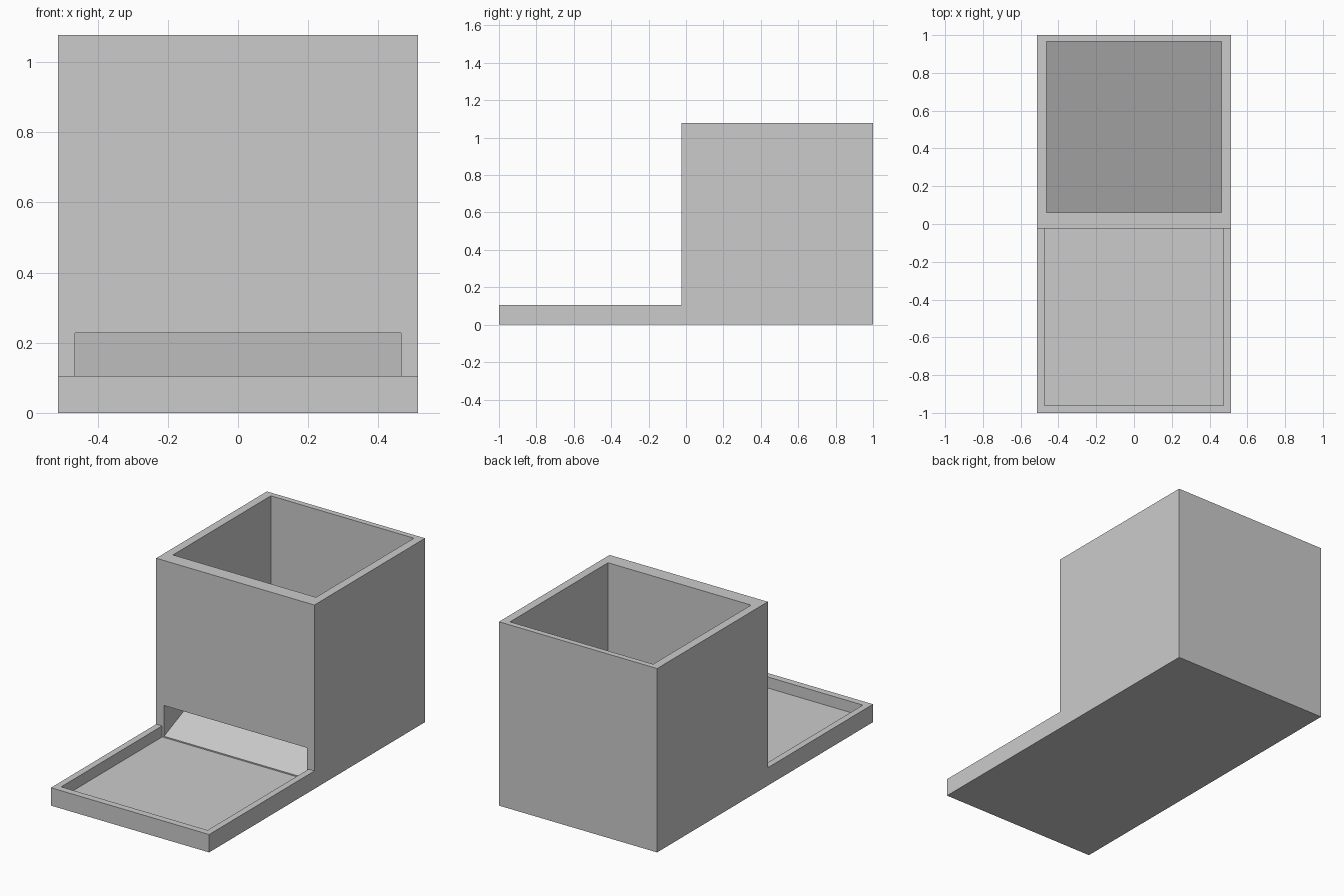
import bpy
import bmesh

if "Cube" in bpy.data.objects:
    bpy.data.objects.remove(bpy.data.objects["Cube"], do_unlink=True)

HALF_WIDTH = 0.513
BOX_FRONT = -0.025
BOX_TOP = 1.078
RIM_TOP = 0.105
TRAY_FLOOR = 0.04

grey = bpy.data.materials.new("plain grey")
grey.use_nodes = True
colour = (0.6, 0.6, 0.6, 1)
grey.diffuse_color = colour
grey.node_tree.nodes["Principled BSDF"].inputs["Base Color"].default_value = colour


def extrude_side_profile(name, profile, half_width):
    """Extrude a (y, z) side profile symmetrically along x."""
    bm = bmesh.new()
    face = bm.faces.new([bm.verts.new((-half_width, y, z)) for y, z in profile])
    moved = bmesh.ops.extrude_face_region(bm, geom=[face])["geom"]
    bmesh.ops.translate(bm, vec=(2 * half_width, 0, 0),
                        verts=[g for g in moved if isinstance(g, bmesh.types.BMVert)])
    bmesh.ops.recalc_face_normals(bm, faces=bm.faces)
    mesh = bpy.data.meshes.new(name)
    bm.to_mesh(mesh)
    bm.free()
    mesh.materials.append(grey)
    obj = bpy.data.objects.new(name, mesh)
    bpy.context.collection.objects.link(obj)
    return obj


def cut(target, cutter):
    """Subtract the cutter from the target, then discard it."""
    cutter.hide_render = True
    mod = target.modifiers.new(cutter.name, "BOOLEAN")
    mod.operation = "DIFFERENCE"
    mod.solver = "EXACT"
    mod.object = cutter
    bpy.context.view_layer.objects.active = target
    bpy.ops.object.modifier_apply(modifier=mod.name)
    bpy.data.objects.remove(cutter, do_unlink=True)


# Solid L-shaped body: low tray in front, tall hopper behind
body = extrude_side_profile("hopper_and_tray", [
    (-1, 0), (1, 0), (1, BOX_TOP), (BOX_FRONT, BOX_TOP),
    (BOX_FRONT, RIM_TOP), (-1, RIM_TOP)], HALF_WIDTH)

# Shallow tray recess, reaching the hopper front
cut(body, extrude_side_profile("tray_recess", [
    (-0.96, TRAY_FLOOR), (BOX_FRONT + 0.001, TRAY_FLOOR),
    (BOX_FRONT + 0.001, RIM_TOP + 0.002), (-0.96, RIM_TOP + 0.002)], 0.475))

# Hopper cavity with sloping floor and front outlet
LIP = TRAY_FLOOR + 0.007
cut(body, extrude_side_profile("hopper_cavity", [
    (-0.06, LIP), (BOX_FRONT + 0.005, LIP), (0.967, 0.47),
    (0.967, BOX_TOP + 0.1), (0.06, BOX_TOP + 0.1),
    (0.06, 0.228), (-0.06, 0.228)], 0.464))
